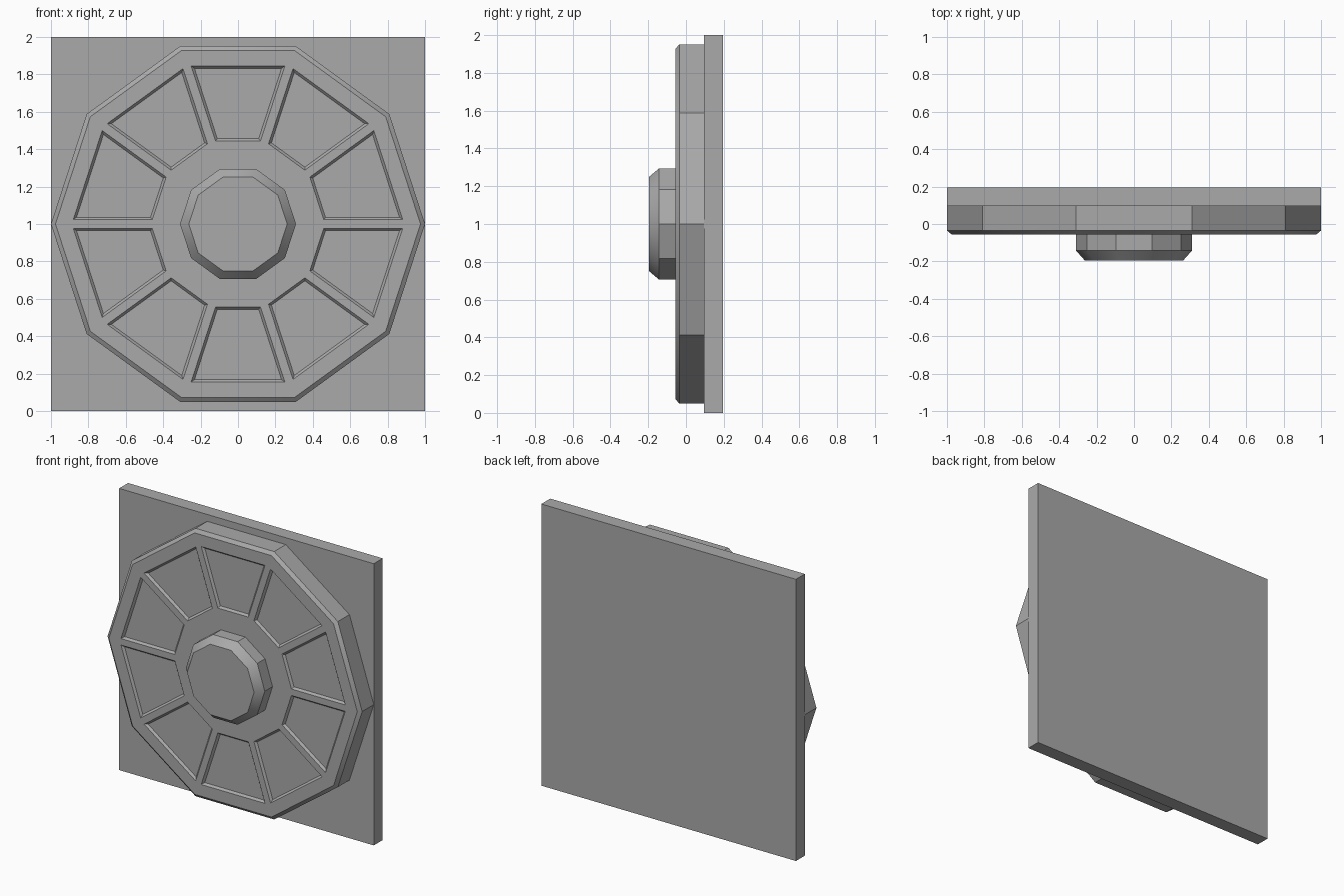
import bpy, bmesh, math
from mathutils import Vector

cube = bpy.data.objects.get("Cube")
if cube:
    bpy.data.objects.remove(cube, do_unlink=True)

SIDES = 10
STEP = 2 * math.pi / SIDES
TAN = math.tan(STEP / 2)
COS = math.cos(STEP / 2)
CENTRE_Z = 1.0
BACK, PLATE_FRONT, RIM, FACE = 0.195, 0.095, -0.035, -0.055

grey = bpy.data.materials.new("stone grey")
grey.use_nodes = True
colour = (0.4, 0.4, 0.4, 1)
grey.diffuse_color = colour
grey.node_tree.nodes["Principled BSDF"].inputs["Base Color"].default_value = colour


def finish(bm, name):
    bmesh.ops.remove_doubles(bm, verts=bm.verts, dist=0.0005)
    bmesh.ops.recalc_face_normals(bm, faces=bm.faces)
    mesh = bpy.data.meshes.new(name)
    bm.to_mesh(mesh)
    bm.free()
    mesh.materials.append(grey)
    obj = bpy.data.objects.new(name, mesh)
    bpy.context.collection.objects.link(obj)
    bpy.ops.object.select_all(action="DESELECT")
    obj.select_set(True)
    bpy.context.view_layer.objects.active = obj
    bpy.ops.object.shade_smooth_by_angle(angle=math.radians(30))


def point(sector, out, side, y):
    """Point in a sector: distance outward, distance sideways, depth."""
    a = sector * STEP + math.pi / 2
    return Vector((out * math.cos(a) - side * math.sin(a), y,
                   CENTRE_Z + out * math.sin(a) + side * math.cos(a)))


def trapezoid(sector, inner, outer, margin, y):
    """Four corners of a wedge whose sides keep a margin from the spokes."""
    wi, wo = inner * TAN - margin, outer * TAN - margin
    return [point(sector, inner, -wi, y), point(sector, outer, -wo, y),
            point(sector, outer, wo, y), point(sector, inner, wi, y)]


def face(bm, corners):
    bm.faces.new([bm.verts.new(c) for c in corners])


def bridge(bm, a, b):
    for i in range(len(a)):
        j = (i + 1) % len(a)
        face(bm, (a[i], a[j], b[j], b[i]))


def ring(radius, y):
    return [point(k + 0.5, radius, 0, y) for k in range(SIDES)]


# Square back plate
bm = bmesh.new()
bmesh.ops.create_cube(bm, size=1)
bmesh.ops.scale(bm, vec=(2, BACK - PLATE_FRONT, 2), verts=bm.verts)
bmesh.ops.translate(bm, vec=(0, (BACK + PLATE_FRONT) / 2, CENTRE_Z), verts=bm.verts)
finish(bm, "back_plate")

# Ten-sided disc with a chamfered rim and sunken wedge panels
bm = bmesh.new()
face_apothem = COS - 0.023
loops = [ring(1, PLATE_FRONT), ring(1, RIM), ring(face_apothem / COS, FACE)]
face(bm, loops[0])
for a, b in zip(loops, loops[1:]):
    bridge(bm, a, b)
slope, depth = 0.013, 0.015
for k in range(SIDES):
    sector = trapezoid(k, 0.2, face_apothem, 0, FACE)
    lip = trapezoid(k, 0.443, 0.845, 0.024, FACE)
    floor = trapezoid(k, 0.443 + slope, 0.845 - slope, 0.024 + slope / COS, FACE + depth)
    bridge(bm, sector, lip)
    bridge(bm, lip, floor)
    face(bm, floor)
face(bm, ring(0.2 / COS, FACE))
finish(bm, "panelled_disc")

# Chamfered central hub
bm = bmesh.new()
loops = [ring(0.31, FACE + 0.005), ring(0.31, -0.142), ring(0.263, -0.195)]
face(bm, loops[0])
for a, b in zip(loops, loops[1:]):
    bridge(bm, a, b)
face(bm, loops[-1])
finish(bm, "hub")
